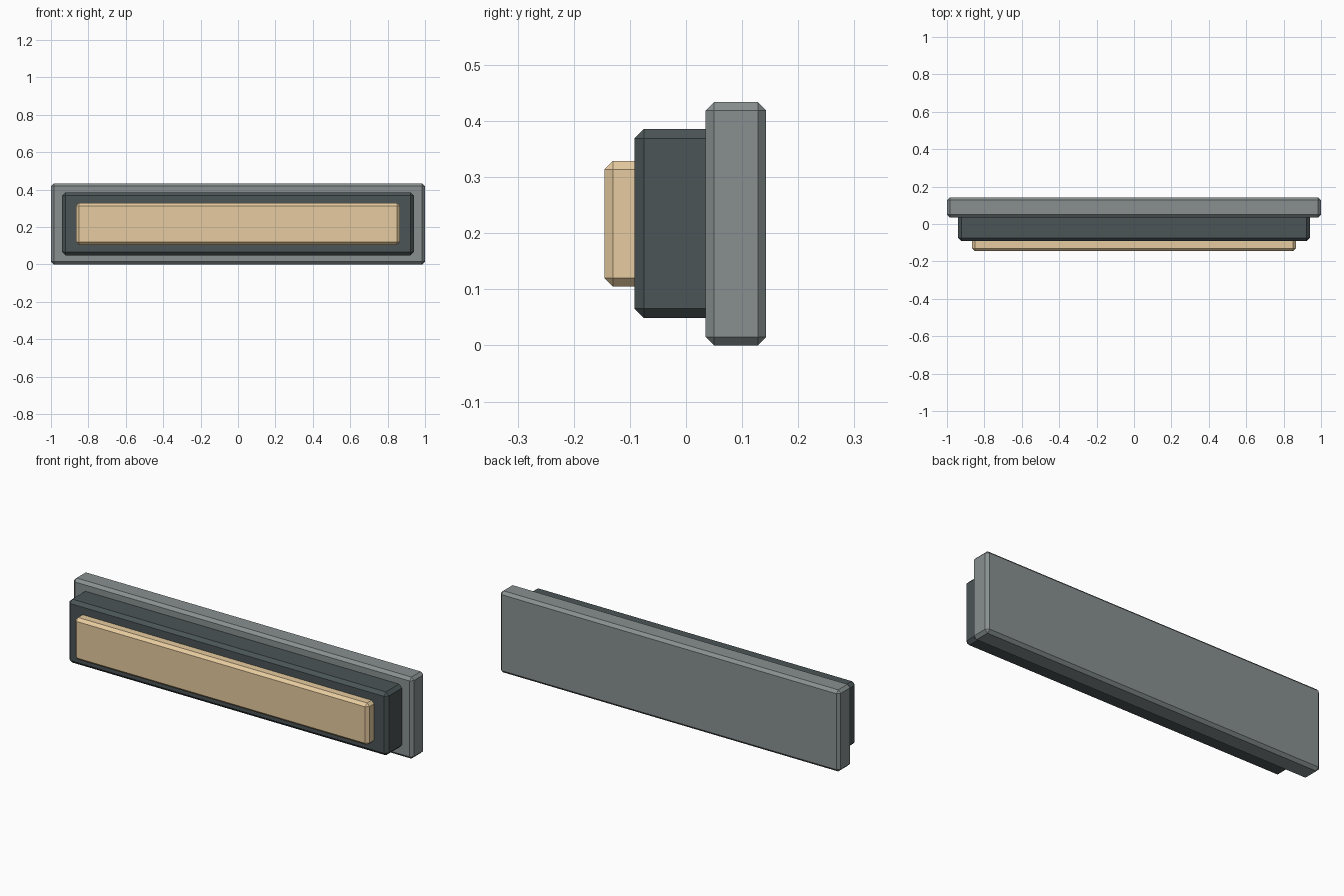
import bpy
import bmesh

if "Cube" in bpy.data.objects:
    bpy.data.objects.remove(bpy.data.objects["Cube"])


def material(name, color):
    m = bpy.data.materials.new(name)
    m.diffuse_color = (*color, 1.0)
    m.use_nodes = True
    m.node_tree.nodes["Principled BSDF"].inputs["Base Color"].default_value = m.diffuse_color
    return m


def chamfered_box(name, half_x, y0, y1, z0, z1, chamfer, mat):
    """Box centred on x = 0 with a flat single-segment chamfer on every edge."""
    bm = bmesh.new()
    bmesh.ops.create_cube(bm, size=1.0)
    for v in bm.verts:
        v.co.x *= 2 * half_x
        v.co.y = (y0 + y1) / 2 + v.co.y * (y1 - y0)
        v.co.z = (z0 + z1) / 2 + v.co.z * (z1 - z0)
    mesh = bpy.data.meshes.new(name)
    bm.to_mesh(mesh)
    bm.free()
    mesh.materials.append(mat)
    obj = bpy.data.objects.new(name, mesh)
    bpy.context.collection.objects.link(obj)
    bevel = obj.modifiers.new("chamfer", 'BEVEL')
    bevel.width = chamfer
    bevel.segments = 1
    bevel.limit_method = 'NONE'
    return obj


grey = material("grey_metal", (0.25, 0.28, 0.28))
dark = material("dark_metal", (0.07, 0.09, 0.095))
cream = material("warm_lens", (0.80, 0.60, 0.35))

# Wall plate at the back
chamfered_box("back_plate", 1.0, 0.035, 0.143, 0.0, 0.434, 0.015, grey)
# Dark housing, its rear edge sunk into the plate
chamfered_box("housing", 0.94, -0.092, 0.055, 0.049, 0.386, 0.017, dark)
# Warm front panel, its rear edge sunk into the housing
chamfered_box("front_panel", 0.865, -0.145, -0.074, 0.105, 0.329, 0.015, cream)
